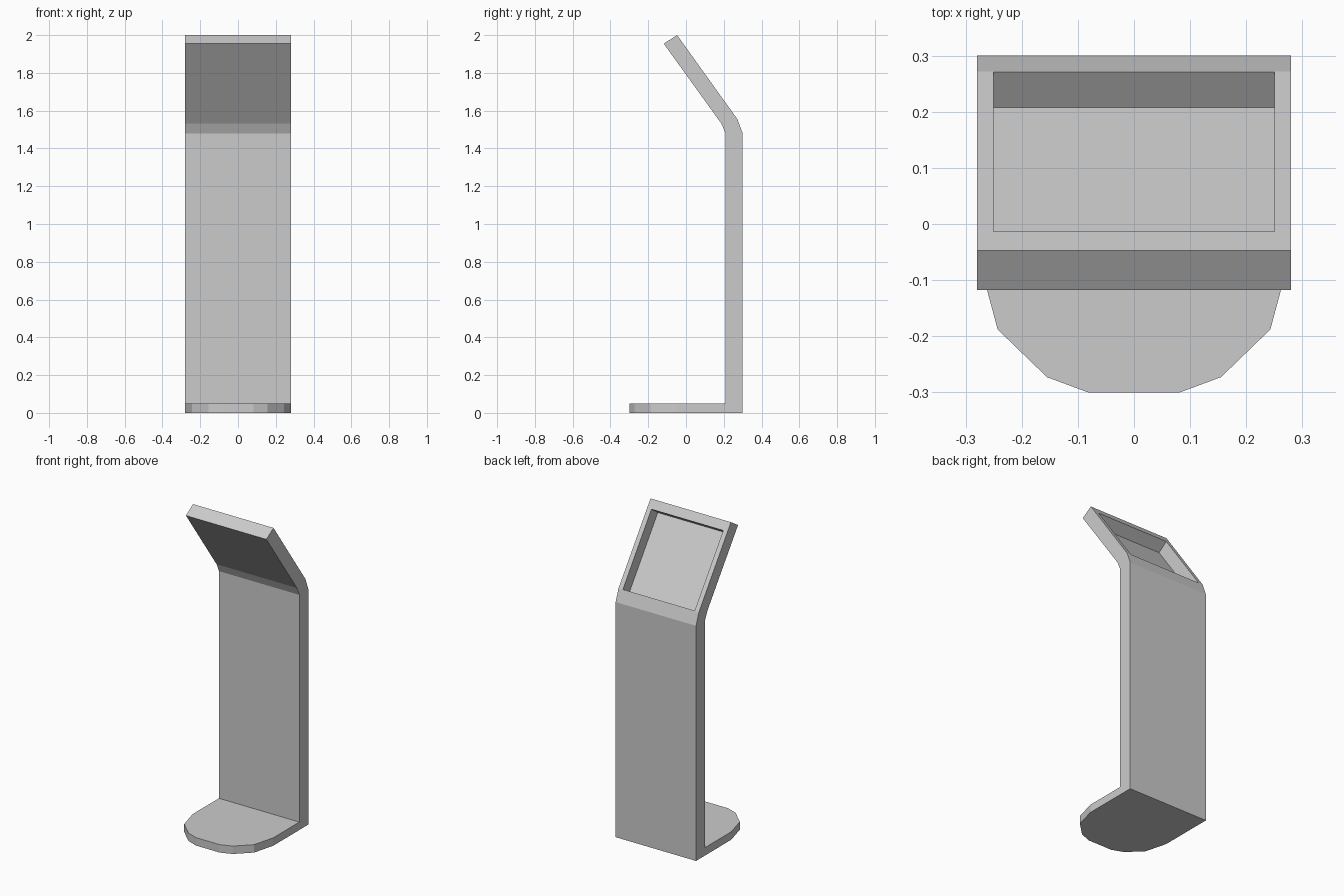
import bpy, bmesh
from mathutils import Vector

if "Cube" in bpy.data.objects:
    bpy.data.objects.remove(bpy.data.objects["Cube"])

HALF_W = 0.28      # half width of the stand
BASE_H = 0.05
SIDE_RIM, TOP_RIM, LOW_RIM = 0.03, 0.058, 0.002
DEPTH = 0.078      # screen recess depth

# Side profile (y, z): column with a bent head
PROFILE = [(0.30, 0), (0.30, 1.48), (0.272, 1.555), (-0.047, 2.0),
           (-0.118, 1.955), (0.187, 1.532), (0.21, 1.48), (0.21, BASE_H), (0.21, 0)]
HEAD_EDGE = 2      # profile segment that carries the screen
FOOT_EDGE = 7      # profile segment covered by the base plate

# Right half of the base outline (x, y), back to front
FOOT = [(HALF_W, 0.21), (HALF_W, -0.05), (0.243, -0.188), (0.155, -0.273), (0.082, -0.30)]


def prism(bm, ring_a, ring_b, skip):
    """Close two matching rings into a prism, leaving one side open.
    Returns the side faces by segment index."""
    a = [bm.verts.new(p) for p in ring_a]
    b = [bm.verts.new(p) for p in ring_b]
    bm.faces.new(a)
    bm.faces.new(b[::-1])
    n = len(a)
    return {i: bm.faces.new((a[i], b[i], b[(i + 1) % n], a[(i + 1) % n]))
            for i in range(n) if i != skip}


bm = bmesh.new()

# Column and tilted head
sides = prism(bm, [(-HALF_W, y, z) for y, z in PROFILE],
              [(HALF_W, y, z) for y, z in PROFILE], FOOT_EDGE)

# Base plate, open where it meets the column
outline = FOOT + [(-x, y) for x, y in reversed(FOOT)]
prism(bm, [(x, y, 0) for x, y in outline],
      [(x, y, BASE_H) for x, y in outline], len(outline) - 1)

bmesh.ops.remove_doubles(bm, verts=bm.verts, dist=1e-4)
bmesh.ops.recalc_face_normals(bm, faces=bm.faces)

# Screen recess: inset the head's rear face, then sink it
screen = sides[HEAD_EDGE]
low = Vector((0, *PROFILE[HEAD_EDGE]))
high = Vector((0, *PROFILE[HEAD_EDGE + 1]))
up = (high - low).normalized()
length = (high - low).length
bmesh.ops.inset_region(bm, faces=[screen], thickness=SIDE_RIM)
for v in screen.verts:
    side = 1 if v.co.x > 0 else -1
    t = (v.co - low).dot(up)
    t = LOW_RIM if t < length / 2 else length - TOP_RIM
    v.co = low + up * t + Vector((side * (HALF_W - SIDE_RIM), 0, 0))
screen.normal_update()
inward = -screen.normal * DEPTH
bmesh.ops.inset_region(bm, faces=[screen], thickness=0.0)
bmesh.ops.translate(bm, verts=list(screen.verts), vec=inward)
bmesh.ops.recalc_face_normals(bm, faces=bm.faces)

mesh = bpy.data.meshes.new("kiosk_stand")
bm.to_mesh(mesh)
bm.free()
bpy.context.collection.objects.link(bpy.data.objects.new("kiosk_stand", mesh))
